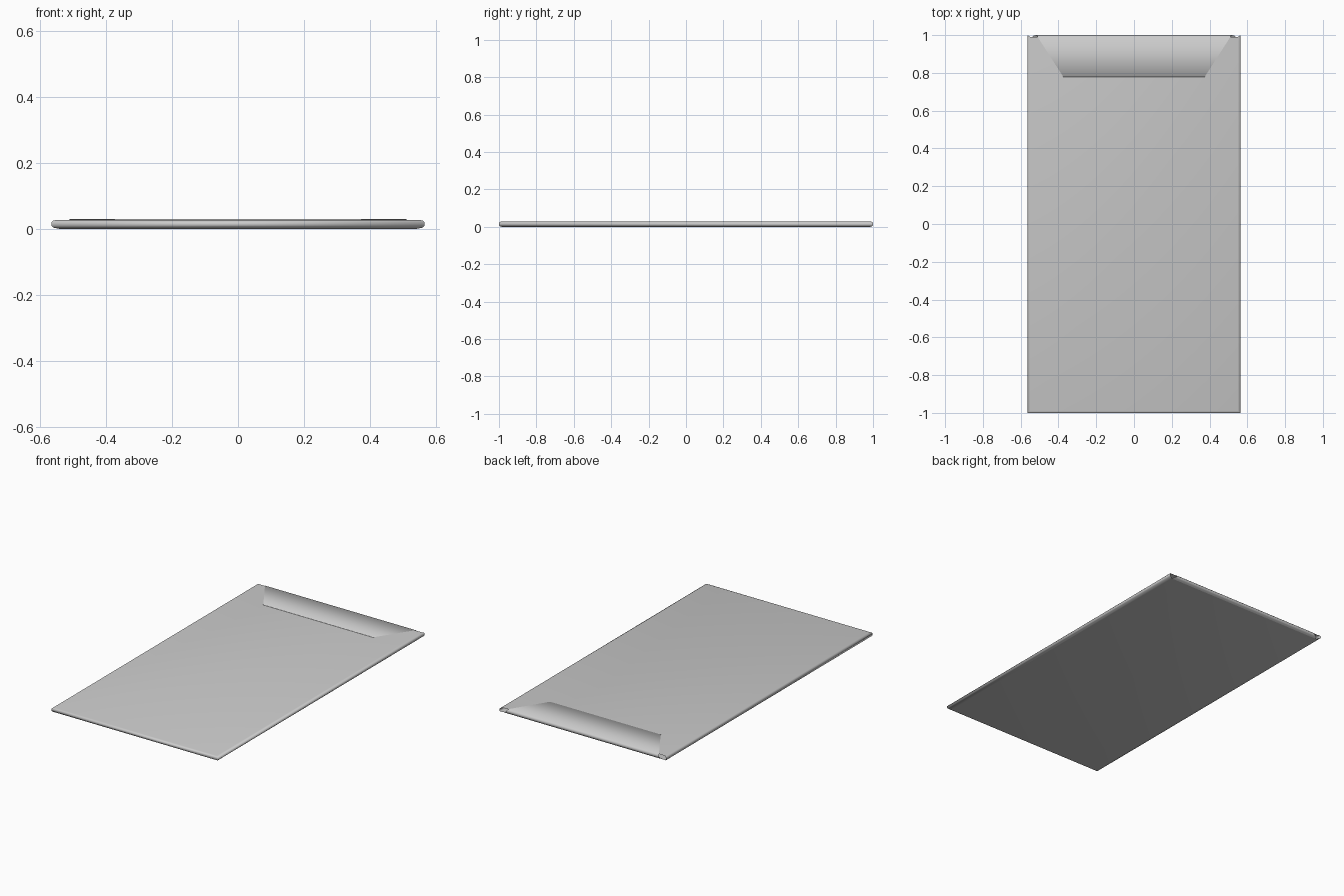
import bpy, bmesh

if "Cube" in bpy.data.objects:
    bpy.data.objects.remove(bpy.data.objects["Cube"])


def finish(bm, name):
    bmesh.ops.recalc_face_normals(bm, faces=bm.faces)
    mesh = bpy.data.meshes.new(name)
    bm.to_mesh(mesh)
    bm.free()
    for p in mesh.polygons:
        p.use_smooth = True
    obj = bpy.data.objects.new(name, mesh)
    bpy.context.collection.objects.link(obj)
    return obj


# Envelope pocket: stacked rectangular outlines (half x, half y, z) with folded edges
bm = bmesh.new()
outlines = [(0.54, 0.985, 0.0), (0.56, 0.997, 0.004), (0.565, 1.0, 0.009),
            (0.565, 1.0, 0.020), (0.56, 0.997, 0.025), (0.55, 0.99, 0.0275)]
rings = [[bm.verts.new((sx * hx, sy * hy, z))
          for sx, sy in ((-1, -1), (1, -1), (1, 1), (-1, 1))]
         for hx, hy, z in outlines]
for a, b in zip(rings, rings[1:]):
    for i in range(4):
        j = (i + 1) % 4
        bm.faces.new((a[i], a[j], b[j], b[i]))
bm.faces.new(rings[0])
bm.faces.new(rings[-1])
bmesh.ops.recalc_face_normals(bm, faces=bm.faces)
# Open mouth at the back, under the flap
mouth = [f for f in bm.faces if all(v.co.y > 0.98 for v in f.verts)]
bmesh.ops.delete(bm, geom=mouth, context='FACES')
finish(bm, "envelope_pocket")

# Flap: curls up round the back edge and lies on the top sheet (half x, y, z)
bm = bmesh.new()
profile = [(0.54, 0.985, 0.0), (0.535, 0.996, 0.005), (0.52, 1.0, 0.013),
           (0.515, 0.999, 0.022), (0.51, 0.99, 0.0295),
           (0.375, 0.78, 0.0305), (0.375, 0.779, 0.0278)]
rows = [[bm.verts.new((s * hx, y, z)) for s in (-1, 1)] for hx, y, z in profile]
for a, b in zip(rows, rows[1:]):
    bm.faces.new((a[0], a[1], b[1], b[0]))
for f in bm.faces:
    f.normal_update()
finish(bm, "envelope_flap")
